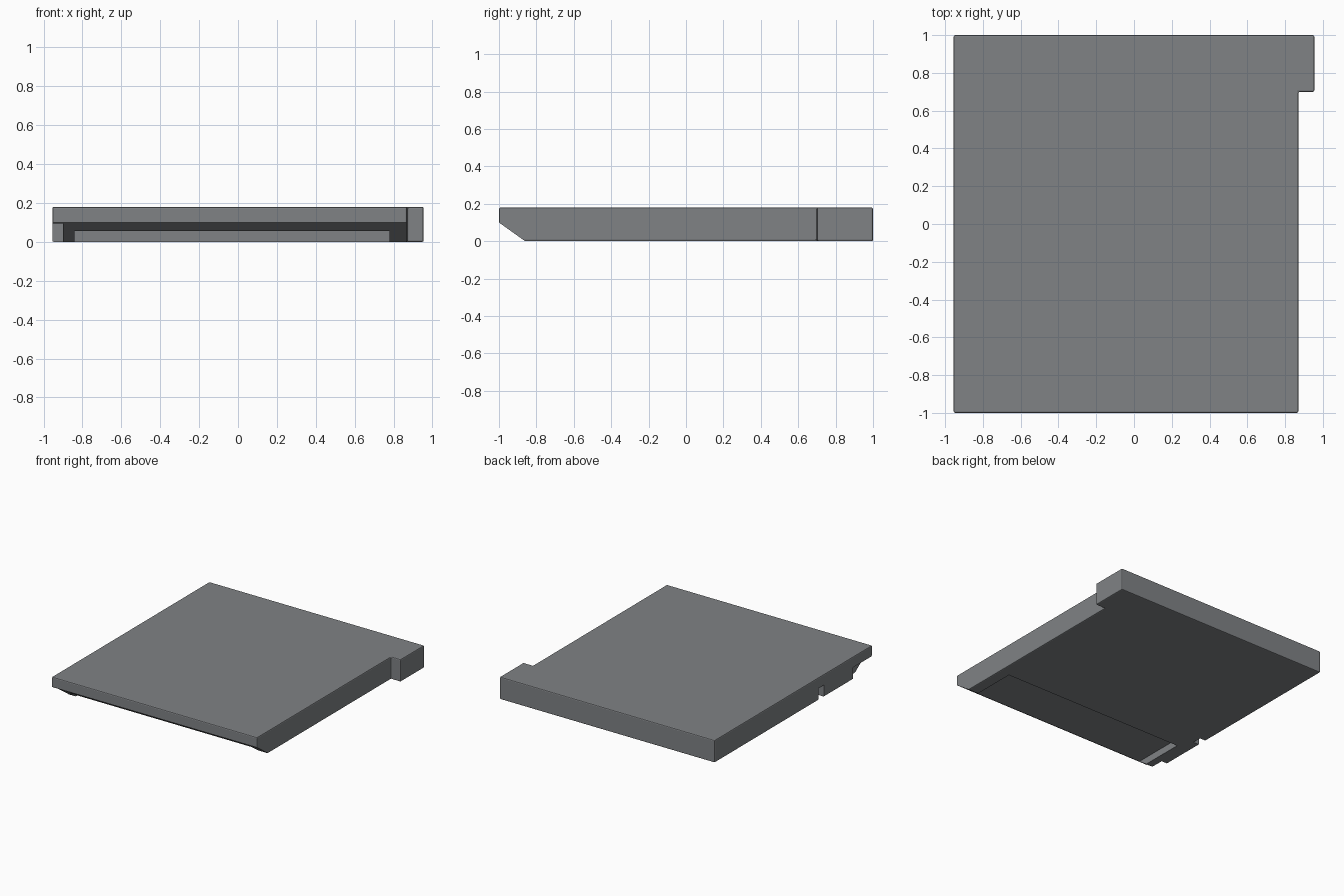
import bpy, bmesh
from mathutils import Vector

if "Cube" in bpy.data.objects:
    bpy.data.objects.remove(bpy.data.objects["Cube"])

grey = bpy.data.materials.new("slate grey")
grey.diffuse_color = (0.215, 0.225, 0.235, 1)
grey.use_nodes = True
grey.node_tree.nodes["Principled BSDF"].inputs["Base Color"].default_value = grey.diffuse_color


def prism(name, points, offset):
    """Extrude a closed 3D polygon along an offset."""
    bm = bmesh.new()
    face = bm.faces.new([bm.verts.new(p) for p in points])
    moved = bmesh.ops.extrude_face_region(bm, geom=[face])["geom"]
    bmesh.ops.translate(bm, vec=Vector(offset),
                        verts=[g for g in moved if isinstance(g, bmesh.types.BMVert)])
    bmesh.ops.recalc_face_normals(bm, faces=bm.faces[:])
    mesh = bpy.data.meshes.new(name)
    bm.to_mesh(mesh)
    bm.free()
    mesh.materials.append(grey)
    obj = bpy.data.objects.new(name, mesh)
    bpy.context.collection.objects.link(obj)
    return obj


def box(name, x0, x1, y0, y1, z0, z1):
    return prism(name, [(x0, y0, z0), (x1, y0, z0), (x1, y1, z0), (x0, y1, z0)],
                 (0, 0, z1 - z0))


# Slab with a side tab at the back right
X, STEP, TAB_Y, H = 0.955, 0.87, 0.70, 0.18
outline = [(-X, -1), (STEP, -1), (STEP, TAB_Y), (X, TAB_Y), (X, 1), (-X, 1)]
body = prism("slab_body", [(x, y, 0) for x, y in outline], (0, 0, H))

# Softened edges
bevel = body.modifiers.new("edge_bevel", 'BEVEL')
bevel.width = 0.008
bevel.segments = 2
bevel.limit_method = 'ANGLE'

cutters = [
    # Sloped underside at the front
    prism("front_slope_cutter",
          [(-1.2, -0.72, -0.1), (-1.2, -1.14, 0.2), (-1.2, -1.14, -0.1)], (2.4, 0, 0)),
    # Wide shallow recess under the front
    box("underside_recess_cutter", -0.84, 0.78, -1.2, -0.506, -0.1, 0.057),
    # Front left corner cut and small side notch
    box("corner_cutter", -1.1, -0.90, -1.2, -0.755, -0.1, 0.095),
    box("side_notch_cutter", -1.1, -0.90, -0.39, -0.315, -0.1, 0.095),
]
for cutter in cutters:
    cutter.hide_render = True
    cut = body.modifiers.new(cutter.name, 'BOOLEAN')
    cut.operation = 'DIFFERENCE'
    cut.solver = 'EXACT'
    cut.object = cutter

# Bake the cuts and drop the cutters
bpy.context.view_layer.update()
graph = bpy.context.evaluated_depsgraph_get()
baked = bpy.data.meshes.new_from_object(body.evaluated_get(graph))
body.modifiers.clear()
body.data = baked
for cutter in cutters:
    bpy.data.objects.remove(cutter)
